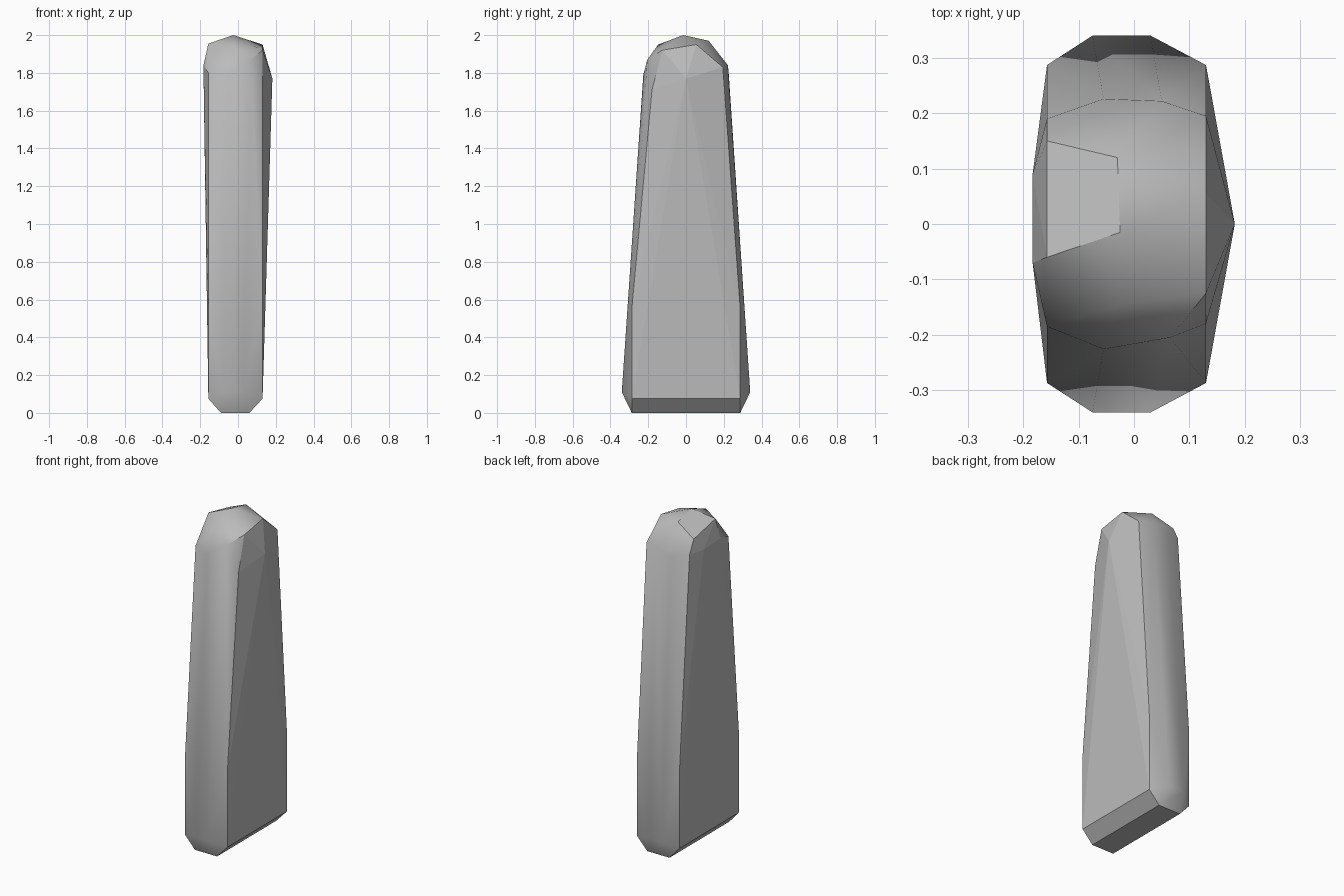
import bpy
import bmesh
import math

# Remove the default object
cube = bpy.data.objects.get("Cube")
if cube:
    bpy.data.objects.remove(cube, do_unlink=True)


def make_material(name, value):
    """One flat grey, shown both in the viewport and in a render."""
    mat = bpy.data.materials.new(name)
    mat.use_nodes = True
    colour = (value, value, value, 1.0)
    mat.diffuse_color = colour
    mat.node_tree.nodes["Principled BSDF"].inputs["Base Color"].default_value = colour
    return mat


stone_grey = make_material("stone grey", 0.5)

# Side planes of the slab and half depth of its flat sides
LEFT, RIGHT = 0.13, -0.157
SIDE_DEPTH = 0.287


def foot_points():
    """Chamfered foot and straight lower body, mirrored front to back."""
    points = []
    for side in (-1, 1):
        depth = side * SIDE_DEPTH
        for x in (LEFT, RIGHT):
            points += [(x, depth, 0.075), (x, depth, 0.55)]
        for x in (0.06, -0.09):
            points.append((x, depth, 0))
        for x in (0.03, -0.075):
            points.append((x, side * 0.34, 0.11))
    return points


# Irregular chipped crown: shoulders, rim and peak
shoulders = [
    (0.182, 0, 1.77),
    (-0.183, 0.09, 1.83), (-0.183, -0.07, 1.84),
    (LEFT, -0.18, 1.71), (LEFT, 0.195, 1.83),
    (RIGHT, -0.185, 1.8), (RIGHT, 0.19, 1.83),
    (-0.055, -0.226, 1.79), (0.065, -0.205, 1.87),
    (-0.055, 0.226, 1.8), (0.05, 0.222, 1.84),
]
rim = [
    (LEFT, 0.055, 1.95), (LEFT, -0.125, 1.92),
    (RIGHT, -0.06, 1.955), (RIGHT, 0.15, 1.91),
    (-0.03, -0.147, 1.95), (-0.03, 0.12, 1.97),
]
peak = [(-0.025, -0.015, 2)]

# Wrap the points in one convex faceted stone
bm = bmesh.new()
for point in foot_points() + shoulders + rim + peak:
    bm.verts.new(point)
hull = bmesh.ops.convex_hull(bm, input=bm.verts)
spare = {v for key in ("geom_interior", "geom_unused") for v in hull[key]
         if isinstance(v, bmesh.types.BMVert)}
bmesh.ops.delete(bm, geom=list(spare), context="VERTS")
bmesh.ops.dissolve_limit(bm, angle_limit=math.radians(1.5),
                         verts=bm.verts, edges=bm.edges)
bmesh.ops.recalc_face_normals(bm, faces=bm.faces)

mesh = bpy.data.meshes.new("standing_stone")
bm.to_mesh(mesh)
bm.free()
mesh.materials.append(stone_grey)
stone = bpy.data.objects.new("standing_stone", mesh)
bpy.context.collection.objects.link(stone)

# Soft rounded ends with crisp edges along the flat sides
bpy.ops.object.select_all(action="DESELECT")
stone.select_set(True)
bpy.context.view_layer.objects.active = stone
bpy.ops.object.shade_smooth_by_angle(angle=math.radians(42))

# Keep the broad flat faces and the chipped top facet truly flat
for face in mesh.polygons:
    if abs(face.normal.x) > 0.95 or face.normal.z < -0.95:
        face.use_smooth = False
    elif face.normal.z > 0.8 and face.center.x < -0.05 and face.center.y > 0:
        face.use_smooth = False
